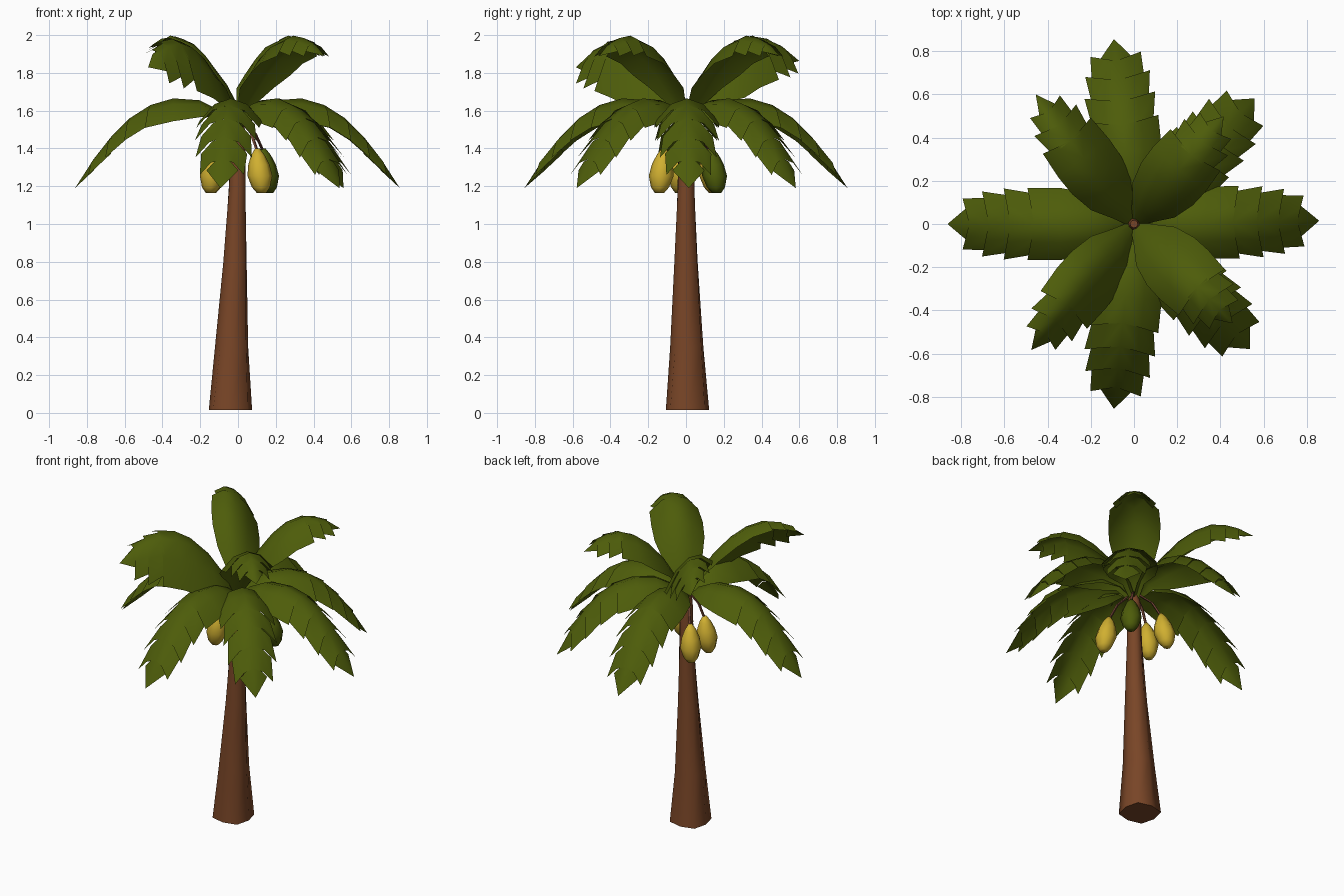
import bpy, bmesh, math
from mathutils import Vector

if "Cube" in bpy.data.objects:
    bpy.data.objects.remove(bpy.data.objects["Cube"])


def material(name, rgb):
    m = bpy.data.materials.new(name)
    m.diffuse_color = (*rgb, 1)
    m.use_nodes = True
    m.node_tree.nodes["Principled BSDF"].inputs["Base Color"].default_value = m.diffuse_color
    return m


BARK = material("bark brown", (0.19, 0.06, 0.02))
LEAF = material("leaf green", (0.075, 0.108, 0.003))
YELLOW = material("ripe yellow", (0.63, 0.43, 0.03))
STEM = material("stem red brown", (0.17, 0.06, 0.035))


def finish(bm, name, mat, angle):
    bmesh.ops.recalc_face_normals(bm, faces=bm.faces)
    me = bpy.data.meshes.new(name)
    bm.to_mesh(me)
    bm.free()
    me.materials.append(mat)
    ob = bpy.data.objects.new(name, me)
    bpy.context.collection.objects.link(ob)
    bpy.context.view_layer.objects.active = ob
    ob.select_set(True)
    bpy.ops.object.shade_smooth_by_angle(angle=math.radians(angle))
    ob.select_set(False)
    return ob


def tube(name, rings, sides, mat, twist=0.0, wobble=0.0, angle=65):
    """Loft of rings: (x, y, z, radius)."""
    bm = bmesh.new()
    loops = []
    for k, (x, y, z, r) in enumerate(rings):
        loop = []
        for i in range(sides):
            a = math.tau * i / sides + twist * k
            rr = r * (1 + wobble * (1 if i % 2 else -1) * (1 - k / len(rings)))
            loop.append(bm.verts.new((x + rr * math.cos(a), y + rr * math.sin(a), z)))
        loops.append(loop)
    for a, b in zip(loops, loops[1:]):
        for i in range(sides):
            j = (i + 1) % sides
            bm.faces.new((a[i], a[j], b[j], b[i]))
    bm.faces.new(loops[0])
    bm.faces.new(loops[-1])
    return finish(bm, name, mat, angle)


# Midribs as (distance from trunk, height)
LOW = [(0.0, 1.50), (0.09, 1.60), (0.20, 1.655), (0.34, 1.665), (0.46, 1.63),
       (0.57, 1.56), (0.67, 1.46), (0.76, 1.345), (0.86, 1.19)]
HIGH = [(0.0, 1.52), (0.07, 1.66), (0.15, 1.79), (0.25, 1.90), (0.34, 1.965),
        (0.43, 1.997), (0.51, 1.985), (0.58, 1.955), (0.67, 1.89)]
# Half widths at the start and end of each blade segment; jumps make the torn notches
LOW_WIDTH = [(0.02, 0.07), (0.07, 0.15), (0.15, 0.178), (0.178, 0.178), (0.15, 0.175),
             (0.14, 0.16), (0.13, 0.125), (0.09, 0.0)]
HIGH_WIDTH = [(0.02, 0.07), (0.07, 0.135), (0.135, 0.165), (0.165, 0.17), (0.17, 0.16),
              (0.12, 0.14), (0.10, 0.10), (0.06, 0.0)]


def leaf(name, azimuth, rib, widths, length=1.0, roll=0.0, droop=0.68, wide=1.0):
    az, ro = math.radians(azimuth), math.radians(roll)
    out = Vector((math.cos(az), math.sin(az), 0))
    side = Vector((-math.sin(az), math.cos(az), 0))
    up = Vector((0, 0, 1))
    bm = bmesh.new()

    def point(i, w, t, sweep=0.0):
        r, z = rib[i]
        s = t * w * wide
        across = s * math.cos(ro) * (1 - 0.06 * abs(t))
        rise = s * math.sin(ro) - droop * abs(s) * abs(t)
        fade = min(1, r / 0.25)
        return (out * (r * length + sweep * abs(t)) + side * across
                + up * (z + rise * (0.4 + 0.6 * fade)))

    for sgn in (1, -1):
        for i, (w0, w1) in enumerate(widths):
            torn = i + 1 < len(widths) and widths[i + 1][0] < w1
            a = [point(i, w0, sgn * t) for t in (0, 0.5, 1)]
            b = [point(i + 1, w1, sgn * t, 0.03 if torn else 0) for t in (0, 0.5, 1)]
            for k in (0, 1):
                quad = [a[k], a[k + 1], b[k + 1], b[k]]
                if w1 == 0:
                    quad = [a[k], a[k + 1], b[0]]
                bm.faces.new([bm.verts.new(p) for p in quad])
    bmesh.ops.remove_doubles(bm, verts=bm.verts, dist=0.0008)
    bmesh.ops.translate(bm, verts=bm.verts, vec=(-0.003, 0, 0))
    return finish(bm, name, LEAF, 60)


# Trunk: leaning, flared at the foot, running up into the crown
tube("trunk", [(-0.040, 0.008, 0.015, 0.122), (-0.034, 0.004, 0.35, 0.093),
               (-0.016, 0.0, 0.8, 0.066), (-0.004, 0.0, 1.2, 0.047),
               (0.0, 0.0, 1.48, 0.042), (0.0, 0.0, 1.60, 0.018)],
     8, BARK, twist=0.12, wobble=0.06)

# Lower drooping leaves: azimuth, length scale
for n, (az, ln) in enumerate([(1, 1), (180, 1), (96, 1), (264, 1), (46, 0.94), (-47, 0.92)]):
    leaf(f"lower_leaf_{n + 1}", az, LOW, LOW_WIDTH, ln)

# Upper raised leaves: azimuth, length scale, roll, sag, width scale
for n, (az, ln, ro, sag, wd) in enumerate([(50, 0.97, 0, 0, 1), (-45, 0.97, 0, 0, 1),
                                           (127, 1.12, 33, 0.04, 1.1),
                                           (231, 1.12, -40, 0.09, 1.2)]):
    rib = [(r, z - sag * r) for r, z in HIGH]
    leaf(f"upper_leaf_{n + 1}", az, rib, HIGH_WIDTH, ln, ro, wide=wd)

# Hanging fruit with stems
FRUIT = [(0.115, -0.13, YELLOW), (-0.13, 0.135, YELLOW), (-0.135, -0.03, YELLOW),
         (0.15, 0.15, LEAF)]
PROFILE = [(0.0, 0.025), (0.03, 0.048), (0.09, 0.066), (0.15, 0.056), (0.20, 0.036), (0.235, 0.012)]
for n, (x, y, mat) in enumerate(FRUIT):
    rings = [(x * (1.08 - 0.8 * h), y * (1.08 - 0.8 * h), 1.165 + h, r) for h, r in PROFILE]
    tube(f"fruit_{n + 1}", rings, 8, mat)
    tube(f"fruit_stem_{n + 1}", [(x * 0.9, y * 0.9, 1.38, 0.009), (x * 0.6, y * 0.6, 1.48, 0.009),
                                 (x * 0.1, y * 0.1, 1.55, 0.012)], 5, STEM)
